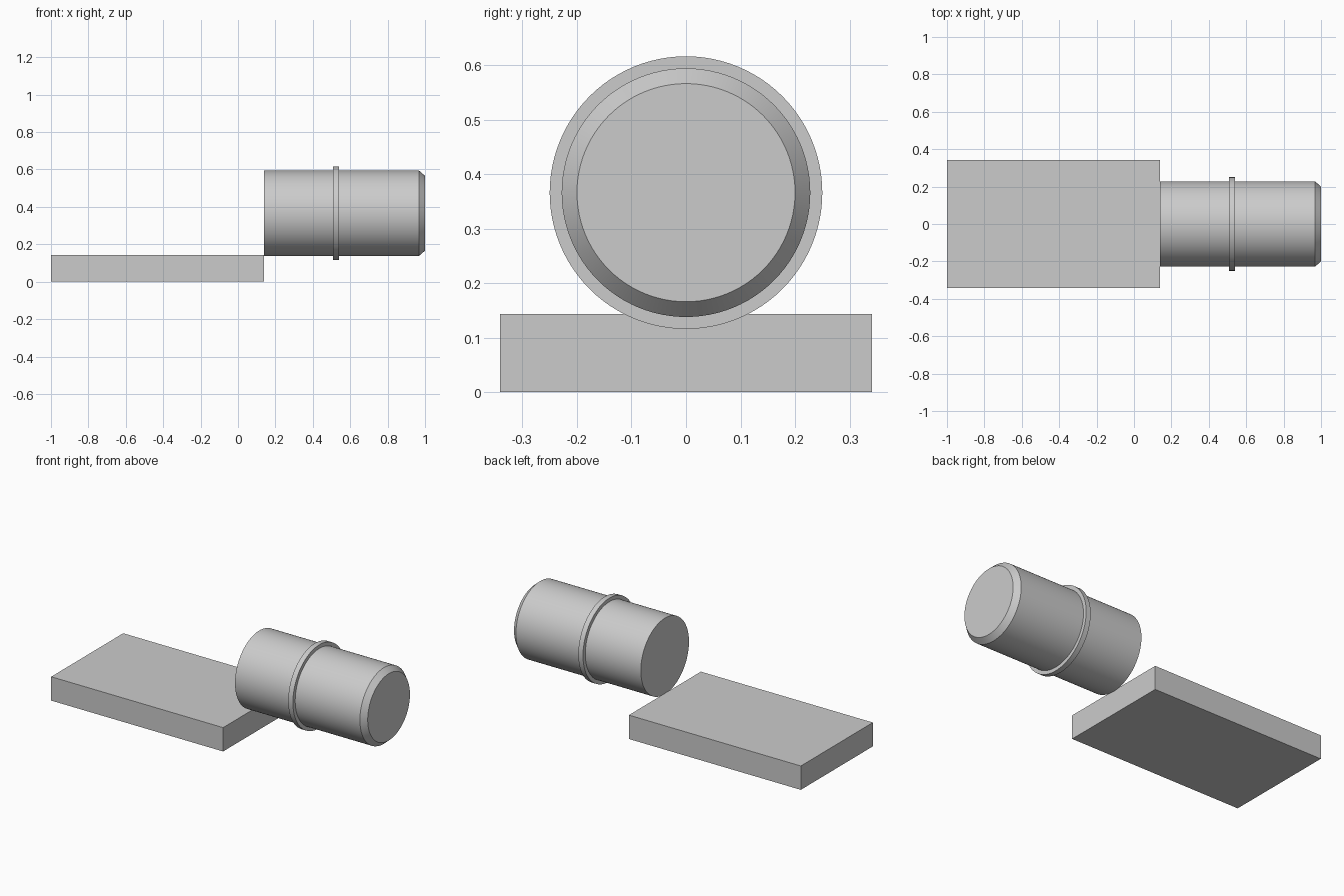
import bpy
import bmesh
from math import pi, cos, sin, radians

if "Cube" in bpy.data.objects:
    bpy.data.objects.remove(bpy.data.objects["Cube"], do_unlink=True)

AXIS_Z = 0.366
SEGMENTS = 96

grey = bpy.data.materials.new("light_grey")
grey.use_nodes = True
colour = (0.6, 0.6, 0.6, 1)
grey.diffuse_color = colour
grey.node_tree.nodes["Principled BSDF"].inputs["Base Color"].default_value = colour


def finish(name, bm):
    bmesh.ops.recalc_face_normals(bm, faces=bm.faces)
    mesh = bpy.data.meshes.new(name)
    bm.to_mesh(mesh)
    bm.free()
    mesh.materials.append(grey)
    obj = bpy.data.objects.new(name, mesh)
    bpy.context.collection.objects.link(obj)
    return obj


def box(name, low, high):
    bm = bmesh.new()
    bmesh.ops.create_cube(bm, size=1)
    for v in bm.verts:
        v.co = [a + (c + 0.5) * (b - a) for a, b, c in zip(low, high, v.co)]
    return finish(name, bm)


def lathe(name, profile, closed=False):
    """Turn (x, radius) points around the horizontal axis; cap open ends."""
    bm = bmesh.new()
    rings = []
    for x, r in profile:
        angles = [2 * pi * i / SEGMENTS for i in range(SEGMENTS)]
        rings.append([bm.verts.new((x, r * cos(a), AXIS_Z + r * sin(a))) for a in angles])
    pairs = list(zip(rings, rings[1:]))
    if closed:
        pairs.append((rings[-1], rings[0]))
    else:
        bm.faces.new(rings[0])
        bm.faces.new(rings[-1])
    for a, b in pairs:
        for i in range(SEGMENTS):
            j = (i + 1) % SEGMENTS
            bm.faces.new((a[i], a[j], b[j], b[i]))
    obj = finish(name, bm)
    bpy.ops.object.select_all(action="DESELECT")
    obj.select_set(True)
    bpy.context.view_layer.objects.active = obj
    bpy.ops.object.shade_smooth_by_angle(angle=radians(30))
    return obj


# Flat rectangular base
box("base_plate", (-1, -0.341, 0), (0.14, 0.341, 0.143))

# Barrel with a chamfered outer end
lathe("barrel", [(0.14, 0.228), (0.968, 0.228), (1, 0.2)])

# Raised collar around the barrel
lathe("collar", [(0.508, 0.22), (0.508, 0.25), (0.539, 0.25), (0.539, 0.22)], closed=True)
